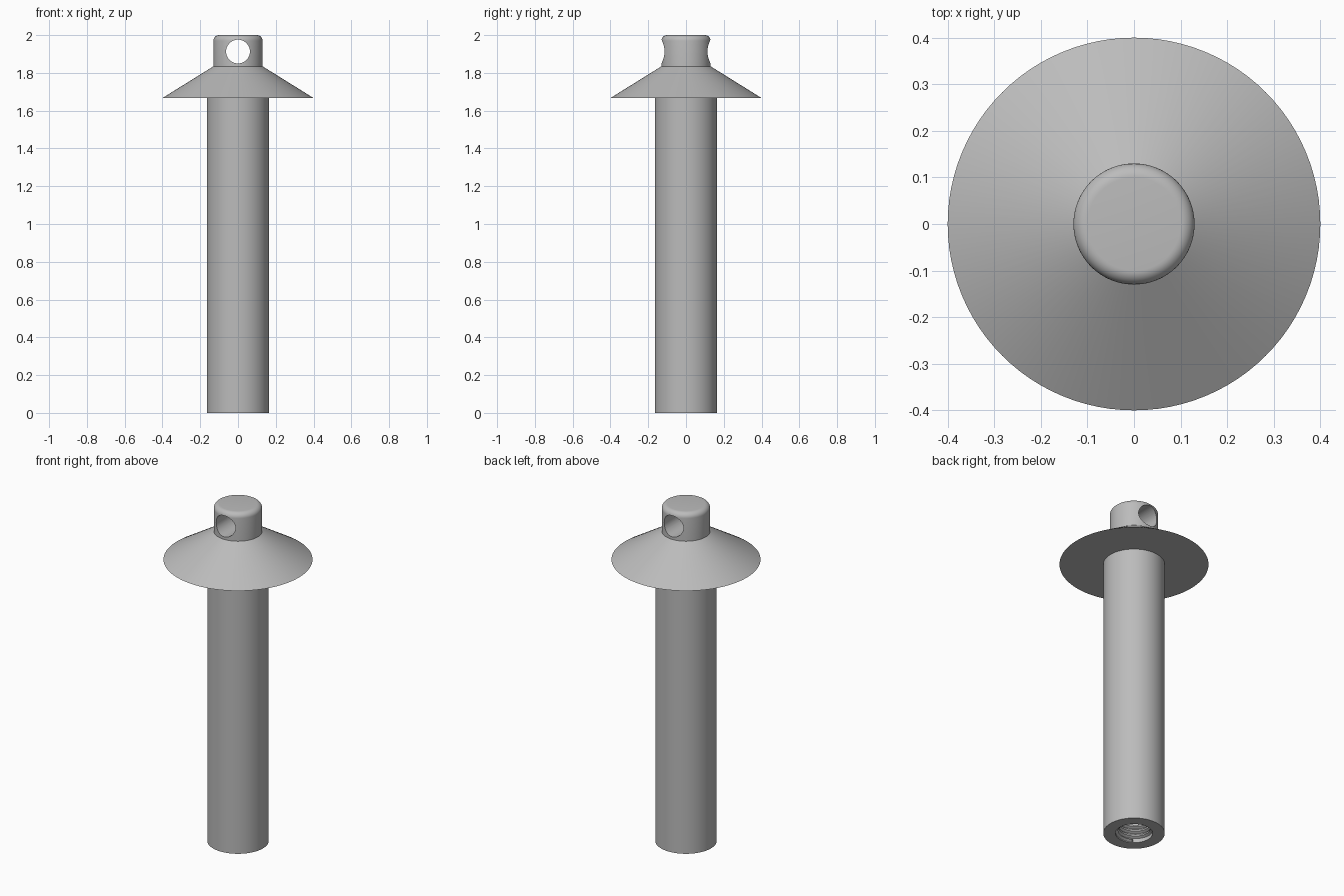
import bpy, bmesh, math

cube = bpy.data.objects.get("Cube")
if cube:
    bpy.data.objects.remove(cube, do_unlink=True)

steel = bpy.data.materials.new("grey_metal")
steel.use_nodes = True
GREY = (0.5, 0.5, 0.5, 1)
steel.diffuse_color = GREY
steel.node_tree.nodes["Principled BSDF"].inputs["Base Color"].default_value = GREY

SEG = 96
TAU = 2 * math.pi


def finish(name, bm, recalc=True):
    bmesh.ops.remove_doubles(bm, verts=bm.verts, dist=1e-5)
    if recalc:
        bmesh.ops.recalc_face_normals(bm, faces=bm.faces)
    mesh = bpy.data.meshes.new(name)
    bm.to_mesh(mesh)
    bm.free()
    mesh.materials.append(steel)
    obj = bpy.data.objects.new(name, mesh)
    bpy.context.collection.objects.link(obj)
    return obj


def lathe(name, profile):
    bm = bmesh.new()
    verts = [bm.verts.new((r, 0, z)) for r, z in profile]
    edges = [bm.edges.new(pair) for pair in zip(verts, verts[1:])]
    bmesh.ops.spin(bm, geom=verts + edges, axis=(0, 0, 1), cent=(0, 0, 0),
                   angle=TAU, steps=SEG, use_merge=True)
    return finish(name, bm)


def smooth(obj):
    bpy.ops.object.select_all(action="DESELECT")
    obj.select_set(True)
    bpy.context.view_layer.objects.active = obj
    bpy.ops.object.shade_smooth_by_angle(angle=math.radians(30))


# Conical flange with the rounded neck on top
FILLET = 0.03
rounded = [(0.1 + FILLET * math.cos(a), 1.97 + FILLET * math.sin(a))
           for a in (i * math.pi / 16 for i in range(9))]
head = lathe("flange_and_neck",
             [(0, 1.667), (0.4, 1.667), (0.13, 1.835)] + rounded + [(0, 2)])

# Cross hole through the neck, front to back
bpy.ops.mesh.primitive_cylinder_add(vertices=48, radius=0.063, depth=1,
                                    location=(0, 0, 1.913),
                                    rotation=(math.pi / 2, 0, 0))
cutter = bpy.context.object
cutter.name = "cross_hole_cutter"
cutter.hide_render = True
cutter.data.materials.append(steel)
cut = head.modifiers.new("cross_hole", "BOOLEAN")
cut.operation = "DIFFERENCE"
cut.solver = "EXACT"
cut.object = cutter
bpy.context.view_layer.objects.active = head
bpy.ops.object.modifier_apply(modifier=cut.name)
bpy.data.objects.remove(cutter, do_unlink=True)
smooth(head)

# Shaft, open at the bottom around the threaded bore
BORE = 0.1
shaft = lathe("shaft", [(BORE, 0), (0.165, 0), (0.165, 1.667)])
smooth(shaft)

# Helical thread lining the bore, clamped flat at both ends
PITCH, DEPTH, CREST = 0.03, 0.5, 0.085
tooth = [(0, BORE), (0.2, BORE), (0.45, CREST), (0.75, CREST)]
bm = bmesh.new()
rows = []
for turn in range(-2, int(DEPTH / PITCH) + 2):
    for part, radius in tooth:
        row = []
        for s in range(SEG + 1):
            z = (turn + part + s / SEG) * PITCH
            r = radius if 0.012 < z < DEPTH else BORE
            z = min(max(z, 0), DEPTH)
            a = TAU * s / SEG
            row.append(bm.verts.new((r * math.cos(a), r * math.sin(a), z)))
        rows.append(row)
for low, high in zip(rows, rows[1:]):
    for s in range(SEG):
        bm.faces.new((low[s], high[s], high[s + 1], low[s + 1]))
# Blind end of the bore, facing down
bm.faces.new([bm.verts.new((BORE * math.cos(-TAU * s / SEG),
                            BORE * math.sin(-TAU * s / SEG), DEPTH))
              for s in range(SEG)])
bmesh.ops.dissolve_degenerate(bm, dist=1e-6, edges=bm.edges)
smooth(finish("threaded_bore", bm, recalc=False))
